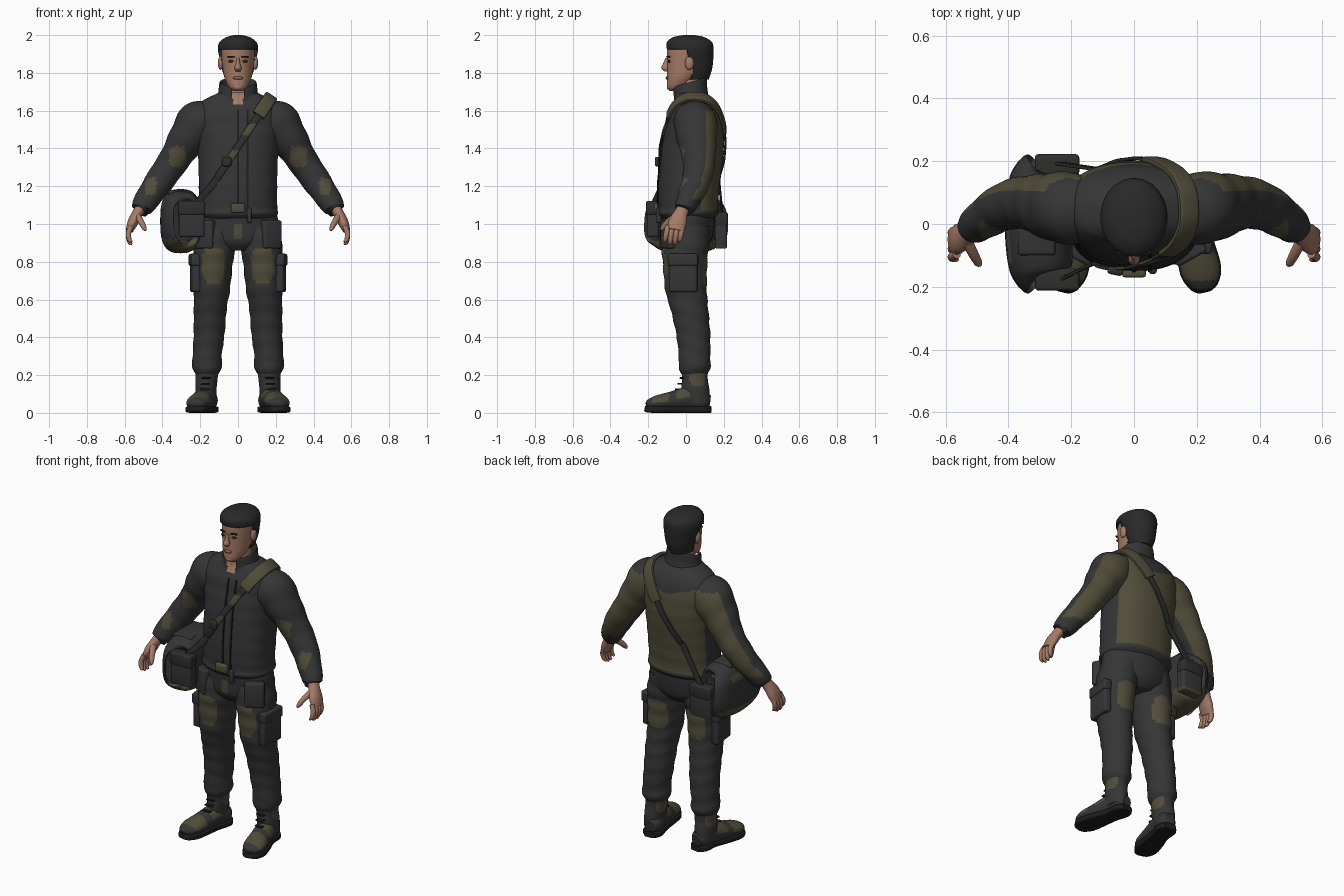
import bpy, bmesh, math
from mathutils import Vector, Matrix
from mathutils.bvhtree import BVHTree

if "Cube" in bpy.data.objects:
    bpy.data.objects.remove(bpy.data.objects["Cube"])

X, Y, Z = Vector((1, 0, 0)), Vector((0, 1, 0)), Vector((0, 0, 1))
COLOURS = {
    "charcoal cloth": (.036, .036, .037), "olive cloth": (.082, .074, .042),
    "skin": (.38, .2, .135), "hair black": (.022, .022, .023),
    "sole black": (.012, .012, .012), "lips": (.27, .12, .09),
    "eye dark": (.04, .025, .02), "strap grey": (.028, .028, .027),
}
CLOTH, OLIVE, SKIN, HAIR, SOLE, LIPS, EYE, STRAP = COLOURS
MATERIALS = {}
for label, rgb in COLOURS.items():
    mat = MATERIALS[label] = bpy.data.materials.new(label)
    mat.use_nodes = True
    mat.diffuse_color = (*rgb, 1)
    shader = mat.node_tree.nodes["Principled BSDF"]
    shader.inputs["Base Color"].default_value = (*rgb, 1)
    shader.inputs["Roughness"].default_value = .8


def finish(name, bm, paint, mirror=1):
    """Colour the faces by rule, mirror if asked, and link the object."""
    bmesh.ops.recalc_face_normals(bm, faces=bm.faces)
    used = []
    for f in bm.faces:
        f.smooth = True
        label = paint if isinstance(paint, str) else paint(f.calc_center_median(), f.normal)
        if label not in used:
            used.append(label)
        f.material_index = used.index(label)
    if mirror < 0:
        bmesh.ops.scale(bm, vec=(-1, 1, 1), verts=bm.verts)
        bmesh.ops.reverse_faces(bm, faces=bm.faces)
    mesh = bpy.data.meshes.new(name)
    bm.to_mesh(mesh)
    bm.free()
    for label in used:
        mesh.materials.append(MATERIALS[label])
    obj = bpy.data.objects.new(name, mesh)
    bpy.context.collection.objects.link(obj)
    bpy.ops.object.select_all(action="DESELECT")
    obj.select_set(True)
    bpy.context.view_layer.objects.active = obj
    bpy.ops.object.shade_smooth_by_angle(angle=math.radians(50))
    return obj


def spline(rows, steps):
    """Smooth interpolation through rows of x, y, z, radius, radius."""
    out = []
    for i in range(len(rows) - 1):
        p, q, r, s = (rows[max(0, min(len(rows) - 1, i + k))] for k in (-1, 0, 1, 2))
        for step in range(steps):
            t = step / steps
            out.append([b + t * ((c - a) + t * ((2*a - 5*b + 4*c - d) + t * (3*b - a - 3*c + d))) / 2
                        for a, b, c, d in zip(p, q, r, s)])
    return out + [list(rows[-1])]


def loft(name, rows, paint, seg=40, steps=8, power=2, ref=Y, axis=None, fold=0, skip=None, mirror=1):
    """Skin rounded cross-sections placed along a path."""
    pts = spline(rows, steps)
    bm, rings = bmesh.new(), []
    for i, (x, y, z, a, b) in enumerate(pts):
        here = Vector((x, y, z))
        ahead, behind = pts[min(i + 1, len(pts) - 1)], pts[max(i - 1, 0)]
        t = axis.normalized() if axis else (Vector(ahead[:3]) - Vector(behind[:3])).normalized()
        up = ref(here) if callable(ref) else ref
        v = (up - t * up.dot(t)).normalized()
        u = v.cross(t)
        ring = []
        for j in range(seg):
            ang = math.tau * j / seg
            c, s = math.cos(ang), math.sin(ang)
            wave = 1 + fold * math.sin(z * 70 + 2 * math.sin(ang) + x * 9)
            c, s = (math.copysign(abs(k) ** (2 / power), k) * wave for k in (c, s))
            ring.append(bm.verts.new(here + u * c * max(a, .002) + v * s * max(b, .002)))
        rings.append(ring)
    for low, high in zip(rings, rings[1:]):
        for j in range(seg):
            k = (j + 1) % seg
            bm.faces.new((low[j], low[k], high[k], high[j]))
    bm.faces.new(rings[0][::-1])
    bm.faces.new(rings[-1])
    if skip:
        gone = [f for f in bm.faces if skip(f.calc_center_median())]
        bmesh.ops.delete(bm, geom=gone, context="FACES")
    return finish(name, bm, paint, mirror)


def box(name, loc, size, paint, turn=0, bevel=.012):
    bm = bmesh.new()
    bmesh.ops.create_cube(bm, size=1)
    bmesh.ops.scale(bm, vec=size, verts=bm.verts)
    bmesh.ops.bevel(bm, geom=bm.edges[:], offset=min(bevel, min(size) * .4), segments=3, affect="EDGES", profile=.5)
    bmesh.ops.transform(bm, matrix=Matrix.Translation(loc) @ Matrix.Rotation(turn, 4, "Z"), verts=bm.verts)
    return finish(name, bm, paint)


def ball(name, loc, size, paint):
    bm = bmesh.new()
    bmesh.ops.create_uvsphere(bm, u_segments=20, v_segments=12, radius=1)
    bmesh.ops.scale(bm, vec=size, verts=bm.verts)
    bmesh.ops.translate(bm, vec=loc, verts=bm.verts)
    return finish(name, bm, paint)


def blob(a, b):
    return a ** 4 + b ** 4 < 1


# Colour rules for clothing
def jacket(c, n):
    if c.z > 1.62 and c.y < 0 and abs(c.x) < (c.z - 1.61) * .6:
        return SKIN
    return OLIVE if n.y > .45 and 1.07 < c.z < 1.55 + .3 * abs(c.x) else CLOTH

def sleeve(c, n):
    front = n.y < .1 and (blob((c.x - .32) / .045, (c.z - 1.355) / .055)
                          or blob((c.x - .46) / .03, (c.z - 1.2) / .045))
    return OLIVE if front or (n.y > .45 and 1.13 < c.z < 1.6) else CLOTH

def trousers(c, n):
    front = n.y < -.3 and blob((c.x - .13) / .06, (c.z - .78) / .09)
    back = n.y > .35 and blob((c.x - .13) / .065, (c.z - .755) / .085)
    return OLIVE if front or back else CLOTH

def crotch(c, n):
    return OLIVE if n.y < 0 and blob(c.x / .028, (c.z - .96) / .045) else CLOTH

def boot_foot(c, n):
    return OLIVE if -.18 < c.y < .02 and n.z > .1 and c.z > .045 and abs(c.y + .07) > .02 else CLOTH

def boot_shaft(c, n):
    return OLIVE if abs(n.x) > .5 and blob((c.y - .06) / .04, (c.z - .185) / .04) else CLOTH

def bag_cloth(c, n):
    stripe = abs(c.y) < .13 and abs(c.z - 1.1) < .025 and n.x < 0
    return OLIVE if c.z < .92 or stripe else CLOTH


# Jacket, collar and hips
torso = loft("jacket", [(0, .01, 1.03, .19, .14), (0, .01, 1.055, .213, .16), (0, .01, 1.09, .207, .157),
             (0, .015, 1.2, .207, .163), (0, .035, 1.4, .213, .165), (0, .045, 1.53, .23, .15),
             (0, .045, 1.6, .225, .135), (0, .045, 1.65, .19, .11), (0, .035, 1.68, .135, .09),
             (0, .02, 1.7, .09, .075)], jacket, seg=64, axis=Z, power=2.3, fold=.006)
loft("collar", [(0, .025, 1.64, .125, .1), (0, .022, 1.69, .106, .095), (0, .02, 1.74, .1, .094),
     (0, .02, 1.748, .094, .088), (0, .02, 1.7, .085, .08)], CLOTH, axis=Vector((0, -.3, 1)),
     skip=lambda c: c.y < 0 and abs(c.x) < .035 or c.z < 1.61)
loft("hips", [(0, .005, .86, .1, .09), (0, .005, .91, .19, .128), (0, .01, 1.0, .213, .14),
     (0, .01, 1.08, .2, .145)], crotch, seg=64, axis=Z)
box("belt_buckle", (0, -.155, 1.085), (.075, .03, .05), OLIVE, bevel=.008)
box("belt_loop", (.06, -.145, 1.045), (.025, .03, .08), CLOTH)

# Head
loft("neck", [(0, .035, 1.6, .07, .07), (0, .025, 1.7, .06, .066), (0, .025, 1.8, .06, .07)], SKIN, axis=Z)
loft("head", [(0, -.06, 1.705, .024, .026), (0, -.048, 1.725, .048, .052), (0, -.02, 1.77, .07, .08),
     (0, .002, 1.82, .08, .102), (0, .012, 1.88, .087, .112), (0, .016, 1.93, .088, .114),
     (0, .015, 1.965, .075, .095), (0, .012, 1.985, .04, .055)], SKIN, axis=Z)
hair = loft("hair", [(0, .045, 1.765, .066, .075), (0, .038, 1.82, .086, .1), (0, .03, 1.88, .098, .115),
            (0, .022, 1.93, .107, .124), (0, .018, 1.965, .096, .118), (0, .015, 1.99, .06, .08),
            (0, .015, 2.0, .02, .03)], HAIR, axis=Z,
            skip=lambda c: c.z < 1.925 and c.y < (.035 if c.z < 1.86 else .005))
shell = hair.modifiers.new("thickness", "SOLIDIFY")
shell.thickness = .018
loft("nose", [(0, -.098, 1.88, .008, .01), (0, -.105, 1.85, .011, .016), (0, -.111, 1.825, .018, .02),
     (0, -.104, 1.808, .012, .01)], SKIN, seg=16, axis=Z)
ball("lips", (0, -.1, 1.773), (.026, .008, .009), LIPS)
ball("chin", (0, -.082, 1.725), (.028, .02, .018), SKIN)
for s, side in ((1, "left"), (-1, "right")):
    ball(side + "_eye", (s * .036, -.09, 1.862), (.015, .009, .007), EYE)
    box(side + "_eyebrow", (s * .037, -.094, 1.886), (.04, .012, .008), HAIR, turn=s * .3)
    ball(side + "_ear", (s * .092, .018, 1.852), (.015, .024, .036), SKIN)

# Limbs, built on the left and mirrored
for s, side in ((1, "left"), (-1, "right")):
    loft(side + "_sleeve", [(.12, .05, 1.585, .07, .085), (.2, .05, 1.54, .118, .115), (.27, .058, 1.45, .1, .105),
         (.335, .068, 1.345, .082, .087), (.4, .06, 1.25, .077, .078), (.465, .025, 1.155, .068, .066),
         (.508, -.008, 1.09, .058, .055), (.51, -.01, 1.085, .045, .045)], sleeve, fold=.018, mirror=s)
    # Hand with curled fingers
    loft(side + "_palm", [(.505, -.005, 1.1, .03, .035), (.53, -.025, 1.06, .028, .036), (.556, -.045, 1.01, .028, .048),
         (.575, -.055, .965, .02, .045)], SKIN, seg=24, steps=5, mirror=s)
    for i in range(4):
        y, drop = -.018 - .026 * i, .012 * (i in (1, 2))
        loft(f"{side}_finger_{i + 1}", [(.565, y, .99, .014, .014), (.58, y - .008, .95, .014, .014),
             (.575, y - .014, .918 - drop, .012, .012), (.562, y - .018, .905 - drop, .006, .006)],
             SKIN, seg=12, steps=4, mirror=s)
    loft(side + "_thumb", [(.535, -.05, 1.045, .018, .02), (.512, -.095, 1.01, .016, .017),
         (.497, -.122, .98, .013, .014), (.49, -.13, .965, .006, .006)], SKIN, seg=12, steps=4, mirror=s)
    # Leg with cargo pocket and hip pocket
    loft(side + "_trouser_leg", [(.11, .005, .99, .1, .12), (.123, -.004, .88, .112, .124), (.131, -.005, .8, .104, .118),
         (.138, 0, .65, .095, .11), (.147, .018, .55, .087, .1), (.153, .038, .42, .082, .09),
         (.163, .045, .3, .077, .084), (.164, .045, .24, .079, .084), (.164, .045, .205, .06, .068)],
         trousers, axis=Z, fold=.02, mirror=s)
    box(side + "_cargo_pocket", (s * .226, -.015, .735), (.045, .15, .19), CLOTH, turn=-s * .1)
    box(side + "_cargo_flap", (s * .23, -.015, .81), (.05, .16, .065), CLOTH, turn=-s * .1)
    box(side + "_hip_pocket", (s * .175, -.09, .945), (.11, .05, .15), CLOTH, turn=s * .5)
    # Boot
    loft(side + "_boot_shaft", [(.17, .055, .05, .055, .07), (.17, .05, .12, .056, .074), (.166, .047, .18, .058, .068),
         (.164, .047, .235, .064, .07)], boot_shaft, axis=Z, mirror=s)
    loft(side + "_boot_foot", [(.155, .125, .06, .03, .035), (.16, .09, .065, .054, .055), (.175, .02, .075, .055, .065),
         (.195, -.07, .063, .06, .052), (.213, -.15, .053, .062, .04), (.222, -.192, .045, .044, .028),
         (.225, -.208, .04, .02, .015)], boot_foot, ref=Z, mirror=s)
    loft(side + "_boot_sole", [(.154, .13, .018, .034, .018), (.16, .09, .018, .058, .018), (.175, .01, .018, .052, .018),
         (.195, -.07, .018, .062, .018), (.213, -.15, .018, .066, .018), (.223, -.198, .02, .046, .018),
         (.227, -.215, .023, .02, .014)], SOLE, ref=Z, power=5, mirror=s)
    for i in range(3):
        box(f"{side}_boot_lace_{i + 1}", (s * (.176 - .004 * i), -.045 + .012 * i, .125 + .03 * i),
            (.05, .025, .009), SOLE)

# Shoulder bag with end pockets
loft("bag_body", [(-.29, -.165, 1.01, .07, .1), (-.297, -.14, 1.01, .1, .148), (-.304, 0, 1.015, .108, .17),
     (-.297, .14, 1.01, .1, .148), (-.29, .165, 1.01, .07, .1)], bag_cloth, ref=Z, power=2.8)
for end, y, z in (("front", -.175, 1.025), ("back", .185, .965)):
    box(f"bag_{end}_pocket", (-.245, y, z), (.135, .065, .19), bag_cloth)
    box(f"bag_{end}_flap", (-.245, y * 1.02, z + .06), (.142, .068, .075), STRAP)
box("bag_lid", (-.31, 0, 1.165), (.12, .2, .03), CLOTH)

# Strap and zip laid onto the jacket surface
surface = BVHTree.FromPolygons([v.co for v in torso.data.vertices], [p.vertices for p in torso.data.polygons])
centre = Vector((-.02, .03, 1.38))
slope = Vector((.55, 0, .835))

def outward(p):
    return p - centre

def strap_points(start, end, step, width, thick, lift):
    rows = []
    for deg in range(start, end + 1, step):
        ray = -Y * math.cos(math.radians(deg)) + slope * math.sin(math.radians(deg))
        hit = surface.ray_cast(centre + ray, -ray)[0]
        if hit:
            rows.append((*(hit + ray * lift), width, thick))
    return rows

def strap_colour(c, n):
    return OLIVE if c.y < 0 and (abs(c.z - 1.36) < .03 or abs(c.z - 1.5) < .03) else STRAP

path = strap_points(-52, 232, 8, .019, .006, .008)
path = [(-.23, -.175, 1.1, .019, .006)] + path + [(-.25, .195, 1.03, .019, .006)]
loft("bag_strap", path, strap_colour, seg=12, steps=4, power=4, ref=outward)
loft("shoulder_pad", strap_points(62, 142, 8, .036, .01, .012), OLIVE, seg=16, steps=4, power=4, ref=outward)
box("strap_buckle", (-.06, -.15, 1.33), (.05, .025, .05), STRAP, turn=-.2)

for label, x in (("zip", 0), ("placket_edge", .05)):
    rows = []
    for i in range(14):
        hit = surface.ray_cast(Vector((x, -1, 1.06 + .042 * i)), Y)[0]
        rows.append((*(hit - Y * .001), .006, .005))
    loft(label, rows, SOLE, seg=8, steps=2, power=4)
